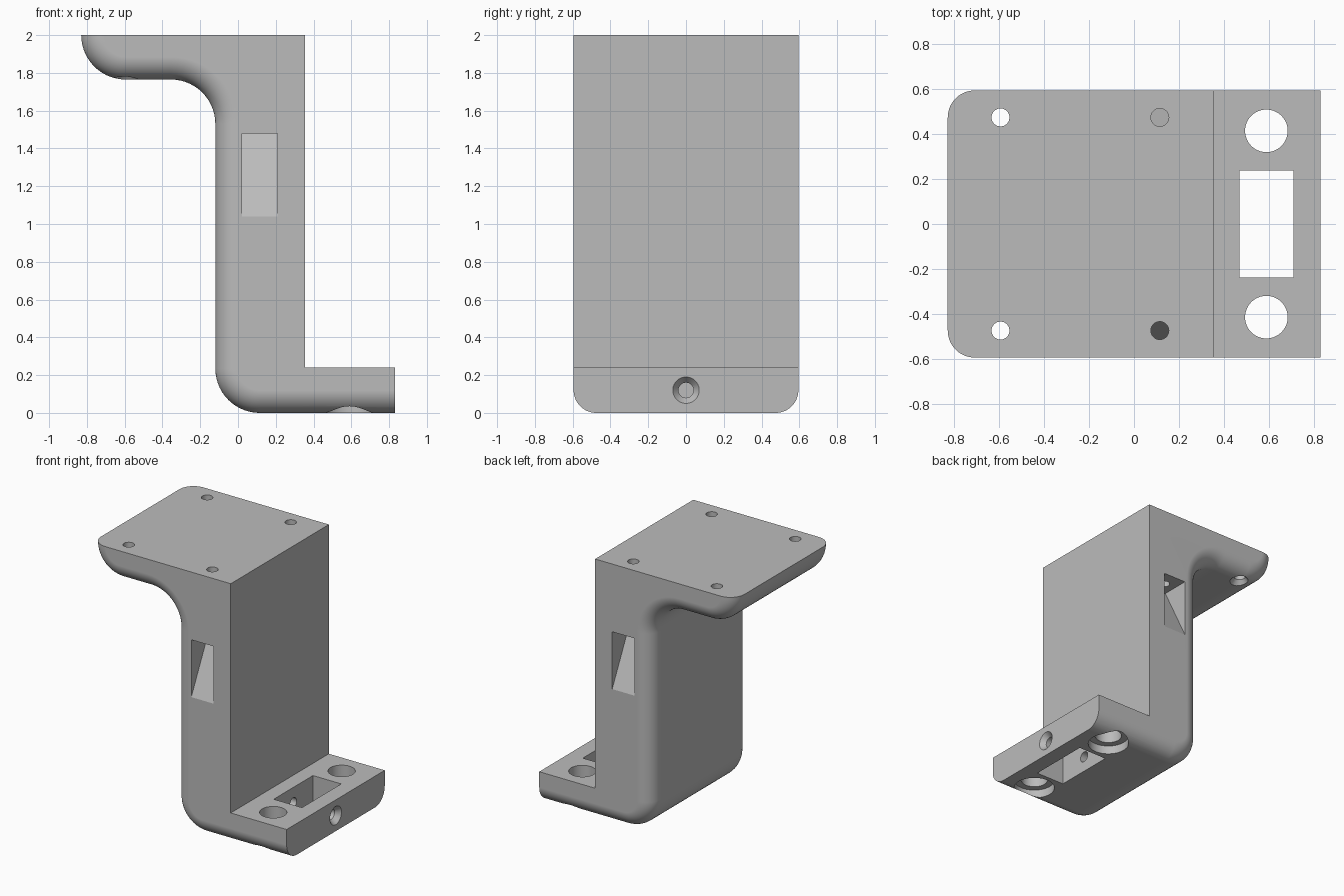
import bpy, bmesh
from math import sin, cos, pi, radians
from mathutils import Matrix, Vector

if "Cube" in bpy.data.objects:
    bpy.data.objects.remove(bpy.data.objects["Cube"], do_unlink=True)

HALF_W = 0.595      # half width along y
FILLET = 0.12       # rounding along the outer edge
BEND = 0.235        # bend radius
STEPS = 14

grey = bpy.data.materials.new("plain grey")
grey.use_nodes = True
grey.diffuse_color = (0.5, 0.5, 0.5, 1)
grey.node_tree.nodes["Principled BSDF"].inputs["Base Color"].default_value = (0.5, 0.5, 0.5, 1)


def make_object(name, bm):
    bmesh.ops.recalc_face_normals(bm, faces=bm.faces)
    mesh = bpy.data.meshes.new(name)
    bm.to_mesh(mesh)
    bm.free()
    mesh.materials.append(grey)
    obj = bpy.data.objects.new(name, mesh)
    bpy.context.collection.objects.link(obj)
    return obj


def arc(cx, cz, radius, start, end):
    return [(cx + radius * cos(a), cz + radius * sin(a))
            for a in (radians(start + (end - start) * i / STEPS) for i in range(STEPS + 1))]


def section(d):
    """Side profile with its curved outer edge moved inward by d."""
    pts = [(0.83, d)]
    pts += arc(-0.12 + BEND, BEND, BEND - d, 270, 180)             # heel bend
    pts += arc(-0.12 - BEND, 1.765 - BEND, BEND + d, 0, 90)        # inner bend
    pts += arc(-0.83 + BEND, 2.0, BEND - d, 270, 180)              # shelf lip
    return pts + [(0.355, 2.0), (0.355, 0.24), (0.83, 0.24)]


# Bracket body: profile lofted across the width with rounded outer edges
stations = []
for i in range(STEPS + 1):
    a = pi / 2 * i / STEPS
    stations.append((HALF_W - FILLET * (1 - sin(a)), FILLET * (1 - cos(a))))
stations = [(-y, d) for y, d in reversed(stations)] + stations
bm = bmesh.new()
rings = [[bm.verts.new((x, y, z)) for x, z in section(d)] for y, d in stations]
for r0, r1 in zip(rings, rings[1:]):
    for i in range(len(r0)):
        j = (i + 1) % len(r0)
        bm.faces.new((r0[i], r0[j], r1[j], r1[i]))
bm.faces.new(rings[0])
bm.faces.new(rings[-1])
bmesh.ops.remove_doubles(bm, verts=bm.verts, dist=1e-5)
bracket = make_object("bracket", bm)


def cut(cutter):
    cutter.hide_render = True
    mod = bracket.modifiers.new("cut", 'BOOLEAN')
    mod.operation = 'DIFFERENCE'
    mod.solver = 'EXACT'
    mod.object = cutter
    bpy.ops.object.select_all(action='DESELECT')
    bpy.context.view_layer.objects.active = bracket
    bracket.select_set(True)
    bpy.ops.object.modifier_apply(modifier=mod.name)
    bpy.data.objects.remove(cutter, do_unlink=True)


def drill(start, end, r0, r1=None):
    """Cut a round or conical hole from start to end."""
    start, end = Vector(start), Vector(end)
    axis = end - start
    bm = bmesh.new()
    turn = axis.to_track_quat('Z', 'Y').to_matrix().to_4x4()
    bmesh.ops.create_cone(bm, cap_ends=True, segments=48, radius1=r0,
                          radius2=r0 if r1 is None else r1, depth=axis.length,
                          matrix=Matrix.Translation((start + end) / 2) @ turn)
    cut(make_object("drill", bm))


def prism(outline, offset):
    """Cut an extruded polygon."""
    bm = bmesh.new()
    face = bm.faces.new([bm.verts.new(p) for p in outline])
    new = bmesh.ops.extrude_face_region(bm, geom=[face])["geom"]
    bmesh.ops.translate(bm, vec=offset, verts=[v for v in new if isinstance(v, bmesh.types.BMVert)])
    cut(make_object("prism", bm))


for s in (-1, 1):
    # Side wedge pocket, deep at the top and running out at the bottom
    out = HALF_W + 0.1
    prism([(0.02, s * out, 1.48), (0.02, s * (HALF_W - 0.22), 1.48),
           (0.02, s * HALF_W, 1.04), (0.02, s * out, 1.04)], (0.19, 0, 0))
    # Shelf holes: one into the pocket, one through with a countersink below
    y = s * 0.475
    drill((0.115, y, 2.1), (0.115, y, 1.42), 0.04)
    drill((-0.595, y, 2.1), (-0.595, y, 1.6), 0.04)
    drill((-0.595, y, 1.755), (-0.595, y, 1.805), 0.078, 0.038)
    # Foot holes with counterbores underneath
    y = s * 0.415
    drill((0.59, y, -0.1), (0.59, y, 0.4), 0.095)
    drill((0.59, y, -0.1), (0.59, y, 0.065), 0.145)

# Foot window and the countersunk screw hole running through it
prism([(0.47, -0.238, -0.1), (0.71, -0.238, -0.1), (0.71, 0.238, -0.1), (0.47, 0.238, -0.1)],
      (0, 0, 0.5))
drill((0.9, 0, 0.12), (0.25, 0, 0.12), 0.04)
drill((0.84, 0, 0.12), (0.79, 0, 0.12), 0.078, 0.038)

bracket.select_set(True)
bpy.ops.object.shade_smooth_by_angle(angle=radians(20))
bracket.modifiers.new("even shading", 'WEIGHTED_NORMAL').keep_sharp = True
